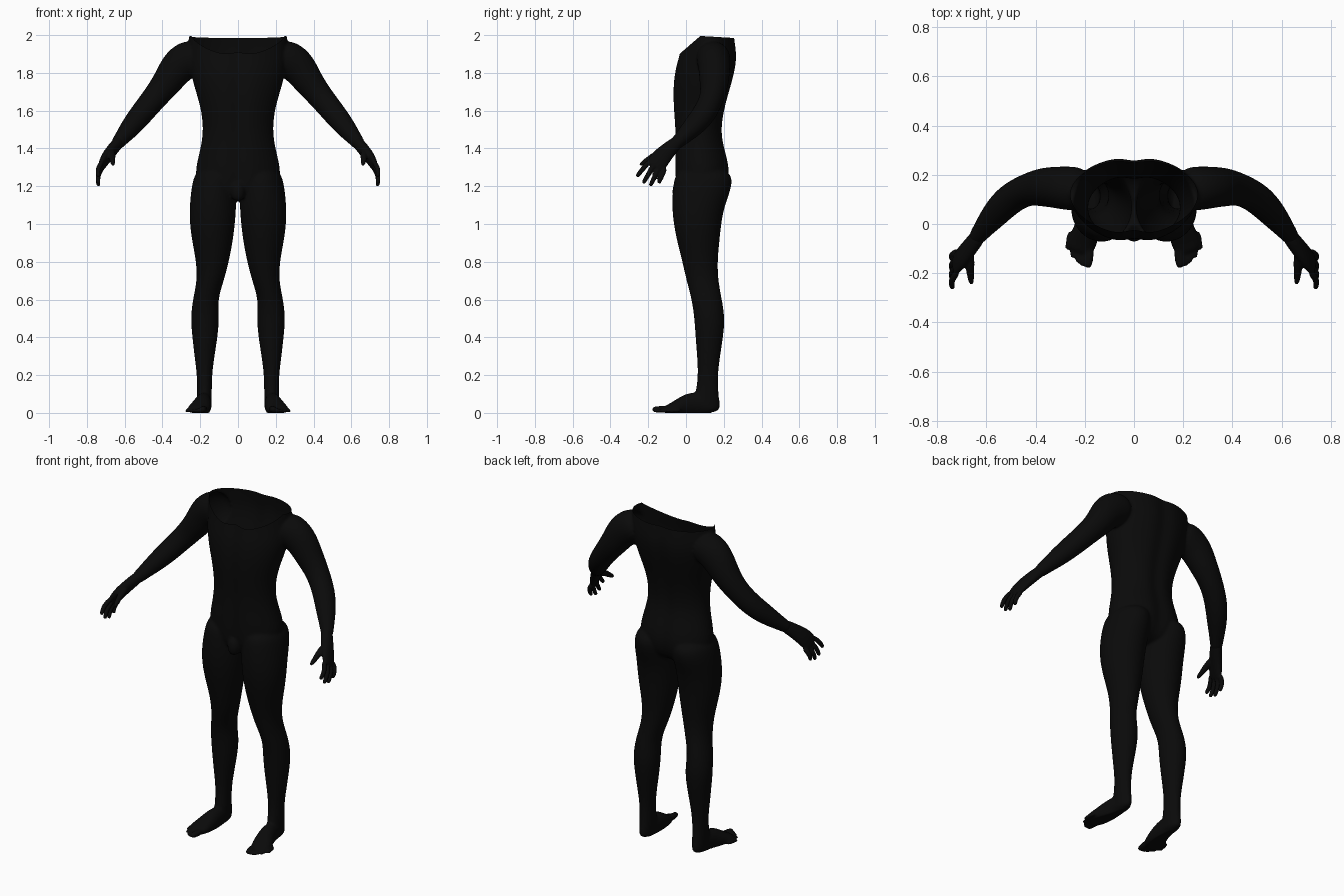
import bpy, bmesh, math
from mathutils import Vector

cube = bpy.data.objects.get("Cube")
if cube:
    bpy.data.objects.remove(cube, do_unlink=True)

skin = bpy.data.materials.new("matte_black")
skin.use_nodes = True
color = (0.003, 0.003, 0.003, 1)
skin.diffuse_color = color
shader = next(n for n in skin.node_tree.nodes if n.type == 'BSDF_PRINCIPLED')
shader.inputs["Base Color"].default_value = color
shader.inputs["Roughness"].default_value = 0.8


def loft(bm, rings, ref, side=1, axis=None, sides=16, groove=0):
    """Skin elliptical rings (x, y, z, radius along ref, other radius)."""
    centers = [Vector(r[:3]) for r in rings]
    loops = []
    for i, ring in enumerate(rings):
        ahead = centers[min(i + 1, len(rings) - 1)]
        behind = centers[max(i - 1, 0)]
        t = Vector(axis) if axis else (ahead - behind).normalized()
        u = Vector(ref)
        u = (u - t * u.dot(t)).normalized()
        v = t.cross(u)
        loop = []
        for k in range(sides):
            a = math.tau * k / sides
            p = u * math.cos(a) * ring[3]
            q = v * math.sin(a) * ring[4]
            if groove:
                q *= 1 - groove * math.exp(-(p.length / 0.04) ** 2)
            co = centers[i] + p + q
            co.x *= side
            loop.append(bm.verts.new(co))
        loops.append(loop)
    faces = [bm.faces.new(loops[0]), bm.faces.new(loops[-1][::-1])]
    for low, high in zip(loops, loops[1:]):
        for k in range(sides):
            n = (k + 1) % sides
            faces.append(bm.faces.new((low[n], low[k], high[k], high[n])))
    bmesh.ops.recalc_face_normals(bm, faces=faces)


def section(z, left, right, front, back):
    """Horizontal ring from its four extents."""
    return ((left + right) / 2, (front + back) / 2, z,
            (right - left) / 2, (back - front) / 2)


def fuse(name, bm, voxel, planes=()):
    """Blend overlapping lofts into one skin, then trim it with planes."""
    mesh = bpy.data.meshes.new(name)
    bm.to_mesh(mesh)
    bm.free()
    obj = bpy.data.objects.new(name, mesh)
    bpy.context.collection.objects.link(obj)
    obj.modifiers.new("round", 'SUBSURF').levels = 2
    remesh = obj.modifiers.new("blend", 'REMESH')
    remesh.mode = 'VOXEL'
    remesh.voxel_size = voxel
    relax = obj.modifiers.new("relax", 'SMOOTH')
    relax.factor = 0.5
    relax.iterations = 5
    graph = bpy.context.evaluated_depsgraph_get()
    result = bpy.data.meshes.new_from_object(obj.evaluated_get(graph))
    obj.modifiers.clear()
    bm = bmesh.new()
    bm.from_mesh(result)
    for point, normal in planes:
        bmesh.ops.bisect_plane(bm, geom=bm.verts[:] + bm.edges[:] + bm.faces[:],
                               plane_co=point, plane_no=normal, clear_outer=True)
    for v in bm.verts:
        v.co.z = max(v.co.z, 0)
    for f in bm.faces:
        f.smooth = True
    bm.to_mesh(result)
    bm.free()
    obj.data = result
    result.materials.clear()
    result.materials.append(skin)


X, Y, Z = (1, 0, 0), (0, 1, 0), (0, 0, 1)
body = bmesh.new()

# Torso: height, half width, front, back
torso = [(1.12, .17, -.05, .19), (1.24, .235, -.066, .245), (1.35, .212, -.066, .228),
         (1.47, .182, -.062, .19), (1.6, .192, -.074, .208), (1.72, .23, -.078, .243),
         (1.82, .255, -.066, .27), (1.9, .262, -.04, .277), (1.98, .262, -.025, .262),
         (2.1, .25, -.02, .25)]
loft(body, [section(z, -w, w, f, b) for z, w, f, b in torso], X, axis=Z, sides=40, groove=.12)
loft(body, [(0, -.03, 1.12, .03, .03), (0, -.045, 1.17, .04, .035),
            (0, -.03, 1.23, .03, .03)], X)

# Leg: height, inner, outer, front, back
leg = [(1.3, .02, .22, -.05, .235), (1.21, .008, .246, -.07, .252), (1.1, .008, .257, -.076, .205),
       (1, .015, .257, -.067, .187), (.9, .028, .242, -.046, .177), (.8, .048, .222, -.02, .167),
       (.7, .074, .217, .002, .171), (.6, .108, .24, .03, .191), (.5, .098, .252, .044, .207),
       (.4, .108, .242, .05, .197), (.3, .124, .231, .058, .181), (.2, .138, .217, .064, .168),
       (.1, .138, .217, .05, .172), (.04, .14, .216, .03, .182), (0, .142, .214, .03, .175)]
# Arm: center, depth radius, height radius
arm = [(.19, .14, 1.9, .09, .08), (.265, .145, 1.875, .092, .105), (.325, .15, 1.83, .085, .096),
       (.375, .15, 1.75, .08, .08), (.44, .14, 1.67, .064, .068), (.51, .1, 1.585, .066, .064),
       (.57, .035, 1.51, .058, .056), (.625, -.035, 1.443, .037, .038),
       (.65, -.07, 1.41, .034, .034)]
# Foot: center, half width, half height
foot = [(.178, .165, .03, .032, .035), (.178, .08, .05, .04, .06), (.184, .02, .045, .046, .066),
        (.198, -.04, .03, .058, .045), (.212, -.085, .02, .06, .027), (.22, -.12, .016, .046, .018)]

for side in (1, -1):
    loft(body, [section(*r) for r in leg], X, side, axis=Z, sides=24)
    loft(body, arm, Y, side)
    loft(body, foot, X, side)
    # Toes fan outward, from big to small
    for i in range(5):
        r = .02 if i == 0 else .014 - .0007 * i
        x, y = .188 + .021 * i, -.172 + .0045 * i * i
        loft(body, [(x - .012, y + .075, r, r, r), (x - .004, y + .03, r, r, r),
                    (x, y, r * .85, r, r * .9), (x, y - .006, r * .8, r * .6, r * .6)], X, side, sides=8)

# The neck is left open, with a lower rim in front
fuse("body", body, .008, [((0, .1, 1.994), (0, .06, 1)), ((0, 0, 1.93), (0, -.86, 1))])

# Hands: palm, four curled fingers and a thumb
palm = [(.615, -.025, 1.453, .033, .032), (.66, -.085, 1.4, .041, .032),
        (.7, -.135, 1.35, .054, .028), (.722, -.16, 1.31, .054, .019),
        (.73, -.17, 1.295, .045, .014)]
tips = [(-.262, 1.25), (-.228, 1.213), (-.19, 1.2), (-.145, 1.215)]
across = (0, -.85, .5)
for side, name in ((1, "left_hand"), (-1, "right_hand")):
    hand = bmesh.new()
    loft(hand, palm, across, side)
    for i, (y, z) in enumerate(tips):
        base = Vector((.715, -.193 + .028 * i, 1.335 - .012 * i))
        tip = Vector((.738, y, z))
        mid = base.lerp(tip, .5) + Vector((.018, 0, 0))
        loft(hand, [(*base, .016, .016), (*mid, .015, .015),
                    (*mid.lerp(tip, .8), .013, .013), (*tip, .01, .01)], across, side, sides=8)
    loft(hand, [(.67, -.11, 1.385, .022, .022), (.667, -.165, 1.365, .021, .021),
                (.665, -.21, 1.335, .016, .016), (.66, -.248, 1.31, .011, .011)], X, side, sides=8)
    fuse(name, hand, .005)
